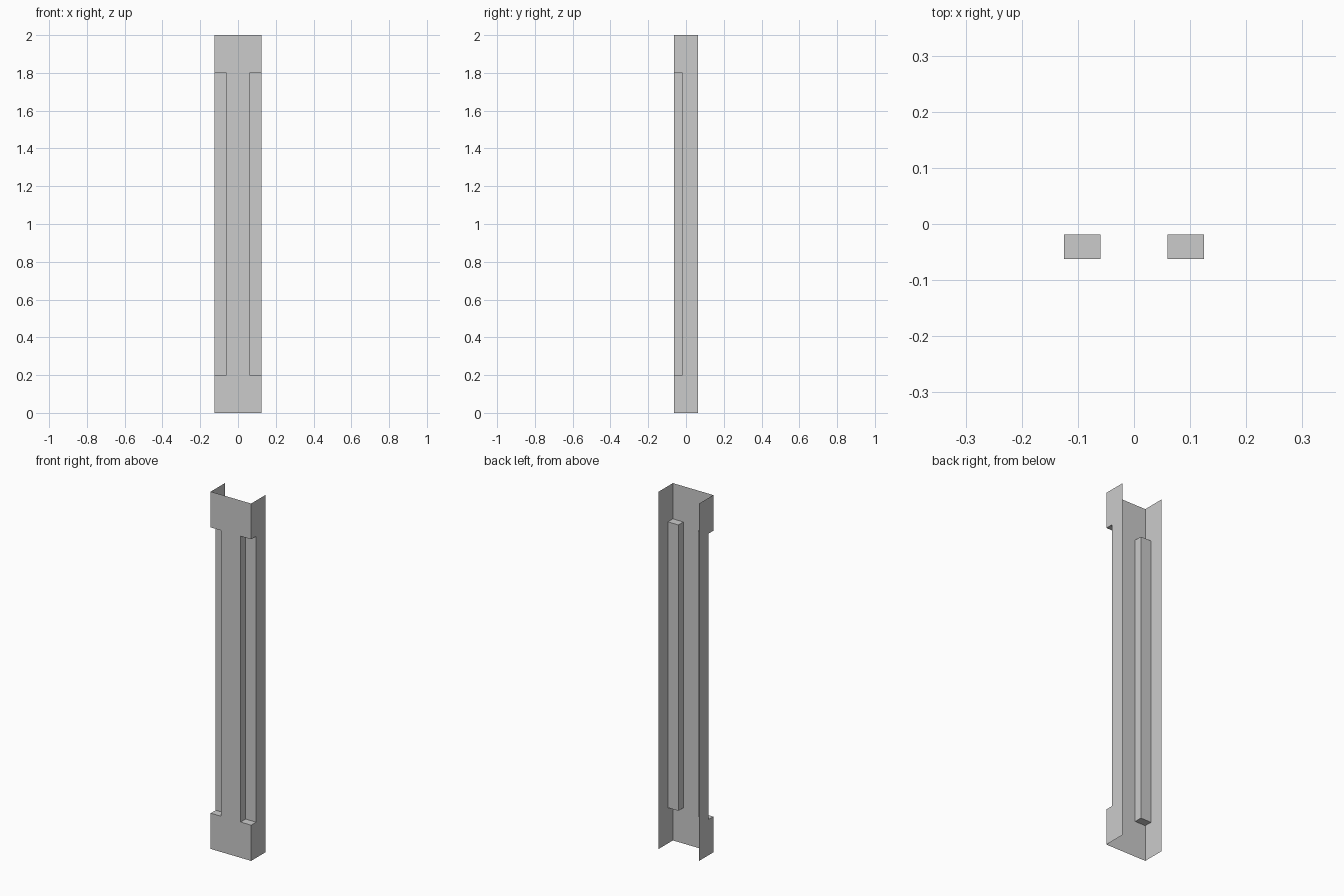
import bpy, bmesh

if "Cube" in bpy.data.objects:
    bpy.data.objects.remove(bpy.data.objects["Cube"])

X, Y, H = 0.125, 0.0625, 2.0      # half width, half depth, height
NX, NY = 0.06, -0.0185            # inner corner of the edge recess
Z0, Z1 = 0.2, 1.8                 # recess bottom and top

bm = bmesh.new()


def face(points):
    bm.faces.new([bm.verts.new(p) for p in points])


def front(y, outline):
    face([(x, y, z) for x, z in outline])


def side(x, outline):
    face([(x, y, z) for y, z in outline])


# Right half of the front panel, and the side panel, both cut by the recess
front(-Y, [(0, 0), (X, 0), (X, Z0), (NX, Z0), (NX, Z1), (X, Z1), (X, H), (0, H)])
side(X, [(-Y, 0), (Y, 0), (Y, H), (-Y, H), (-Y, Z1), (NY, Z1), (NY, Z0), (-Y, Z0)])

# Recess walls and its two ledges
side(NX, [(-Y, Z0), (NY, Z0), (NY, Z1), (-Y, Z1)])
front(NY, [(NX, Z0), (X, Z0), (X, Z1), (NX, Z1)])
ledge = [(NX, -Y), (X, -Y), (X, NY), (NX, NY)]
face([(x, y, Z0) for x, y in ledge])
face([(x, y, Z1) for x, y in reversed(ledge)])

bmesh.ops.remove_doubles(bm, verts=bm.verts, dist=1e-5)
mesh = bpy.data.meshes.new("recessed_pillar")
bm.to_mesh(mesh)
bm.free()

pillar = bpy.data.objects.new("recessed_pillar", mesh)
bpy.context.collection.objects.link(pillar)

# Left half
mirror = pillar.modifiers.new("mirror", 'MIRROR')
mirror.use_axis[0] = True
mirror.use_clip = True
